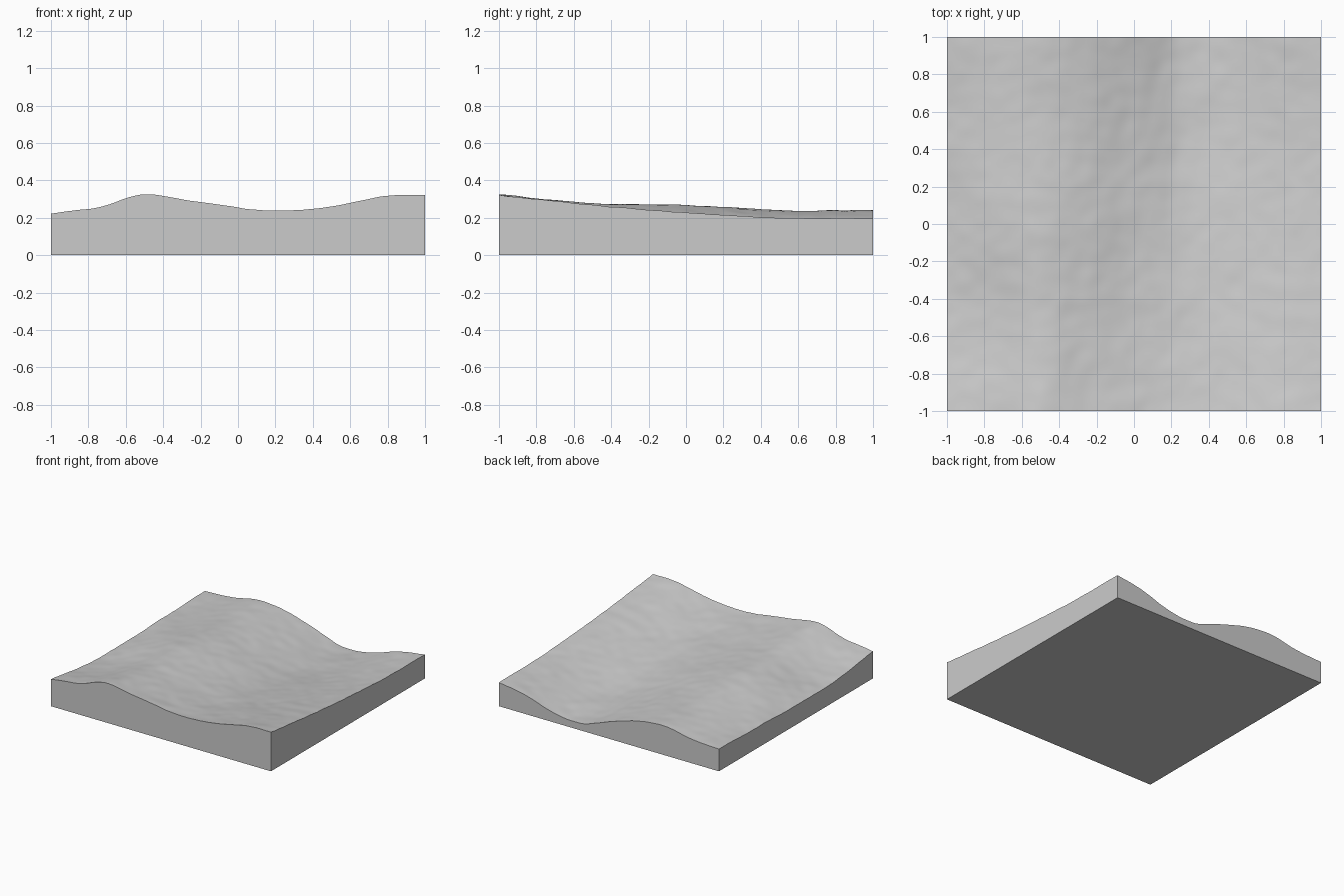
import bpy, bmesh, math
from mathutils import Vector, noise

cube = bpy.data.objects.get("Cube")
if cube:
    bpy.data.objects.remove(cube)

# Ground heights at even steps: rows run front to back, columns -x to +x
HEIGHTS = [
    [.222, .255, .325, .290, .255, .238, .260, .310, .322],
    [.165, .205, .275, .250, .205, .185, .200, .240, .268],
    [.160, .220, .268, .240, .180, .135, .150, .190, .228],
    [.172, .203, .240, .218, .150, .085, .100, .155, .200],
    [.183, .198, .240, .213, .140, .060, .078, .153, .195],
]
SEGMENTS = 110


def spline(values, t):
    """Smooth curve through evenly spaced values, t from 0 to 1."""
    last = len(values) - 1
    s = min(max(t, 0), 1) * last
    i = min(int(s), last - 1)
    f = s - i
    b, c = values[i], values[i + 1]
    a = values[i - 1] if i > 0 else 2 * b - c
    d = values[i + 2] if i + 2 <= last else 2 * c - b
    return b + f * ((c - a) + f * ((2 * a - 5 * b + 4 * c - d)
                                   + f * (3 * (b - c) + d - a))) / 2


def ground_height(x, y):
    u, v = (x + 1) / 2, (y + 1) / 2
    base = spline([spline(row, u) for row in HEIGHTS], v)
    rough = noise.noise(Vector((x * 4, y * 4, 3))) * .005
    fine = noise.noise(Vector((x * 11, y * 11, 7))) * .003
    return base + rough + fine


# Rolling ground surface
bm = bmesh.new()
bmesh.ops.create_grid(bm, x_segments=SEGMENTS, y_segments=SEGMENTS, size=1)
for vert in bm.verts:
    vert.co.z = ground_height(vert.co.x, vert.co.y)

# Straight side walls and flat underside
rim = [e for e in bm.edges if e.is_boundary]
walls = bmesh.ops.extrude_edge_only(bm, edges=rim)["geom"]
for vert in walls:
    if isinstance(vert, bmesh.types.BMVert):
        vert.co.z = 0
bmesh.ops.contextual_create(bm, geom=[e for e in bm.edges if e.is_boundary])
bmesh.ops.recalc_face_normals(bm, faces=bm.faces)

mesh = bpy.data.meshes.new("terrain_block")
bm.to_mesh(mesh)
bm.free()
terrain = bpy.data.objects.new("terrain_block", mesh)
bpy.context.collection.objects.link(terrain)

# Plain grey material
grey = bpy.data.materials.new("stone_grey")
grey.use_nodes = True
colour = (.6, .6, .6, 1)
grey.diffuse_color = colour
grey.node_tree.nodes["Principled BSDF"].inputs["Base Color"].default_value = colour
mesh.materials.append(grey)

# Smooth ground with crisp block edges
bpy.context.view_layer.objects.active = terrain
terrain.select_set(True)
bpy.ops.object.shade_smooth_by_angle(angle=math.radians(35))
